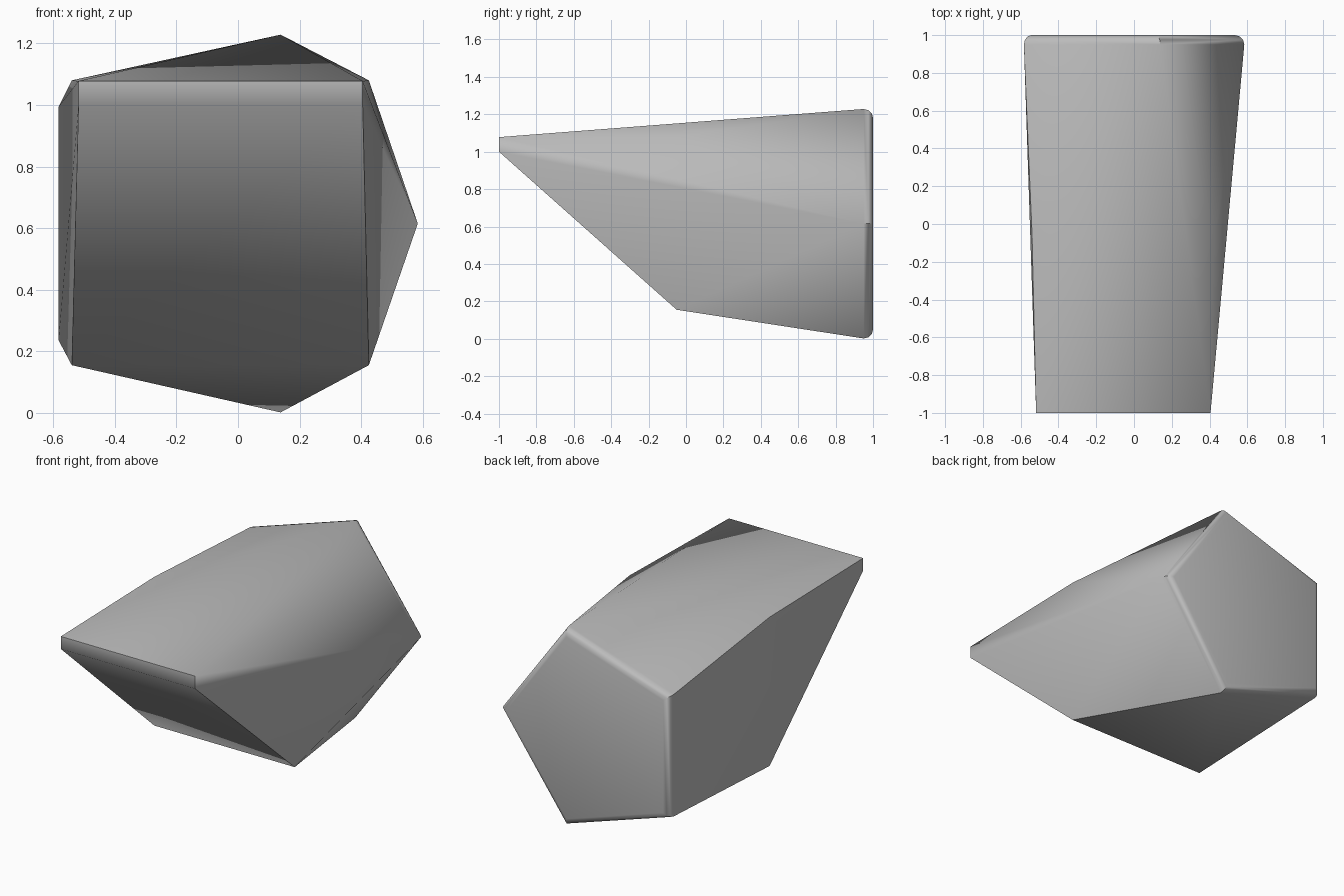
import bpy, bmesh, math

if "Cube" in bpy.data.objects:
    bpy.data.objects.remove(bpy.data.objects["Cube"])

CX, CZ, R = -0.061, 0.615, 0.645


def pentagon(y, r):
    """Five-sided cross-section at depth y."""
    return [(CX + r * math.cos(math.tau * i / 5), y,
             CZ + r * math.sin(math.tau * i / 5)) for i in range(5)]


pts = []
# five-sided back end with a rounded rim
for i in range(4):
    a = math.radians(30 * i)
    pts += pentagon(0.95 + 0.05 * math.sin(a), R - 0.05 * (1 - math.cos(a)))
# square middle section
pts += [(x, -0.05, z) for x in (-0.54, 0.425) for z in (0.155, 1.08)]
# narrow blunt lip at the front
pts += [(x, -1.0, z) for x in (-0.518, 0.405) for z in (1.0, 1.078)]

# wrap the sections into one faceted body
bm = bmesh.new()
for p in pts:
    bm.verts.new(p)
hull = bmesh.ops.convex_hull(bm, input=bm.verts[:])
junk = {g for k in ("geom_interior", "geom_unused") for g in hull[k]
        if isinstance(g, bmesh.types.BMVert)}
bmesh.ops.delete(bm, geom=list(junk), context='VERTS')
bmesh.ops.dissolve_limit(bm, angle_limit=math.radians(0.5),
                         verts=bm.verts[:], edges=bm.edges[:])
bmesh.ops.recalc_face_normals(bm, faces=bm.faces[:])

mesh = bpy.data.meshes.new("faceted_stone")
bm.to_mesh(mesh)
bm.free()
stone = bpy.data.objects.new("faceted_stone", mesh)
bpy.context.collection.objects.link(stone)

# plain grey
grey = bpy.data.materials.new("grey_stone")
grey.diffuse_color = (0.5, 0.5, 0.5, 1)
grey.use_nodes = True
grey.node_tree.nodes["Principled BSDF"].inputs["Base Color"].default_value = grey.diffuse_color
mesh.materials.append(grey)

bpy.context.view_layer.objects.active = stone
stone.select_set(True)
bpy.ops.object.shade_smooth_by_angle(angle=math.radians(50))
